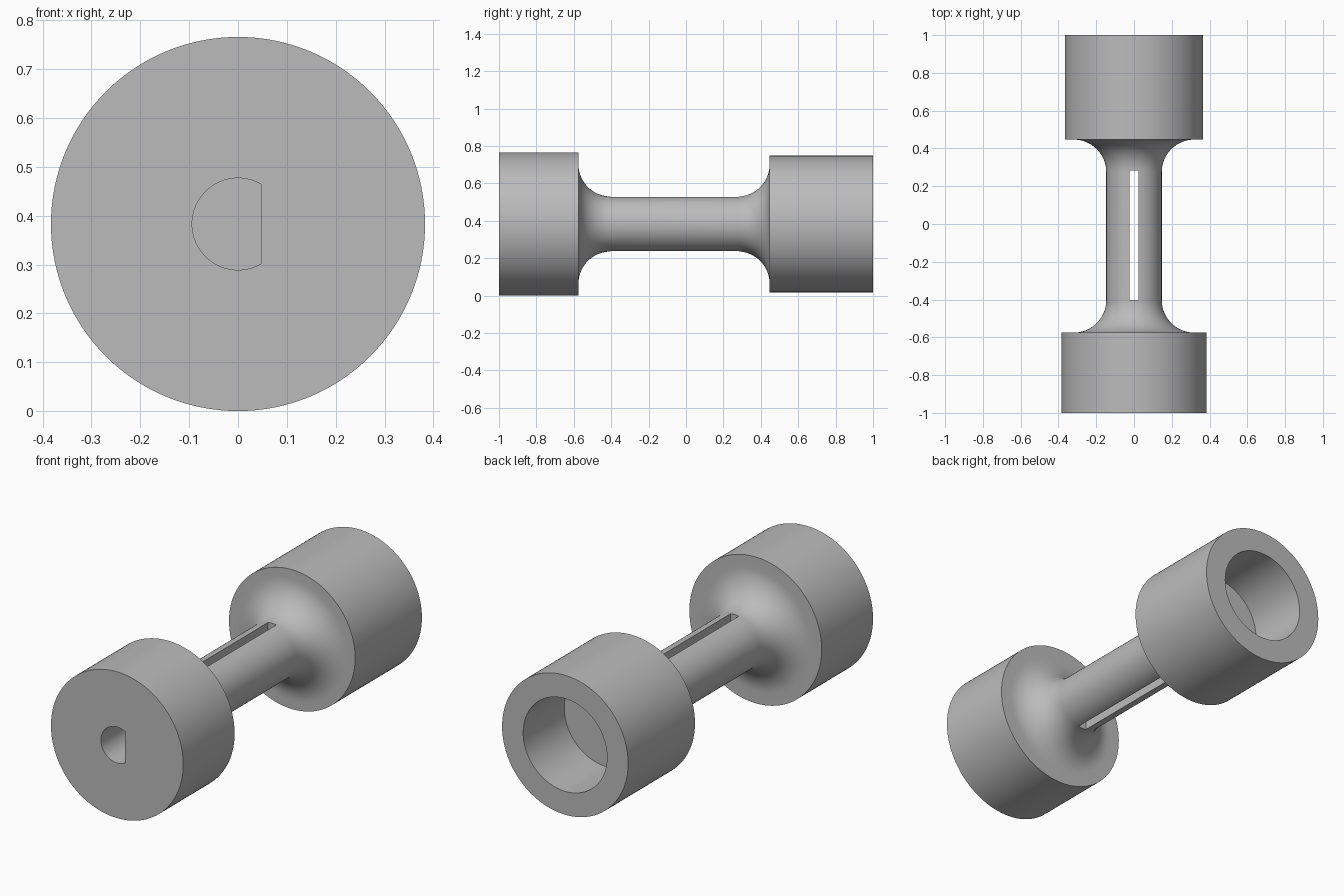
import bpy, bmesh, math
from mathutils import Matrix, Vector

if "Cube" in bpy.data.objects:
    bpy.data.objects.remove(bpy.data.objects["Cube"])

FRONT_R, BACK_R, SHAFT_R = 0.383, 0.365, 0.147
FILLET = 0.172
FRONT_FACE, BACK_FACE = -0.575, 0.447      # inner faces of the two heads
BORE_R, BORE_FLOOR = 0.243, 0.66
AXIS = FRONT_R                             # height of the centre line

grey = bpy.data.materials.new("plain_grey")
grey.use_nodes = True
grey.diffuse_color = (0.5, 0.5, 0.5, 1)
grey.node_tree.nodes["Principled BSDF"].inputs["Base Color"].default_value = (0.5, 0.5, 0.5, 1)


def add_object(name, bm):
    bmesh.ops.recalc_face_normals(bm, faces=bm.faces)
    mesh = bpy.data.meshes.new(name)
    bm.to_mesh(mesh)
    bm.free()
    mesh.materials.append(grey)
    obj = bpy.data.objects.new(name, mesh)
    bpy.context.collection.objects.link(obj)
    return obj


def fillet(face_y, side, steps=16):
    """Quarter round from a head's inner face down to the shaft."""
    angles = [math.pi / 2 * i / steps for i in range(steps + 1)]
    return [(SHAFT_R + FILLET * (1 - math.sin(a)),
             face_y + side * FILLET * (1 - math.cos(a))) for a in angles]


# Turned body: front head, filleted shaft, back head with its bore
profile = [(0, -1), (FRONT_R, -1), (FRONT_R, FRONT_FACE)]
profile += fillet(FRONT_FACE, 1)
profile += fillet(BACK_FACE, -1)[::-1]
profile += [(BACK_R, BACK_FACE), (BACK_R, 1), (BORE_R, 1), (BORE_R, BORE_FLOOR), (0, BORE_FLOOR)]

bm = bmesh.new()
verts = [bm.verts.new((r, y, AXIS)) for r, y in profile]
edges = [bm.edges.new(pair) for pair in zip(verts, verts[1:])]
bmesh.ops.spin(bm, geom=verts + edges, cent=(0, 0, AXIS), axis=(0, 1, 0),
               angle=2 * math.pi, steps=128, use_merge=True)
bmesh.ops.remove_doubles(bm, verts=bm.verts, dist=1e-5)
body = add_object("coupler_body", bm)

# D-shaped motor shaft hole, with its flat on the left
bm = bmesh.new()
half = math.acos(0.5)
count = 48
outline = []
for i in range(count + 1):
    a = half + (2 * math.pi - 2 * half) * i / count
    outline.append(bm.verts.new((0.094 * math.cos(a), -1.1, AXIS + 0.094 * math.sin(a))))
base = bm.faces.new(outline)
end = bmesh.ops.extrude_face_region(bm, geom=[base])["geom"]
bmesh.ops.translate(bm, vec=(0, 0.5, 0),
                    verts=[v for v in end if isinstance(v, bmesh.types.BMVert)])
hole = add_object("shaft_hole_cutter", bm)

# Slot straight through the shaft
bm = bmesh.new()
bmesh.ops.create_cube(bm, size=1, matrix=Matrix.Translation(Vector((0, -0.06, AXIS)))
                      @ Matrix.Diagonal((0.048, 0.685, 0.8, 1)))
slot = add_object("slot_cutter", bm)

for cutter in (hole, slot):
    cutter.hide_render = True
    cutter.hide_viewport = True
    mod = body.modifiers.new(cutter.name, "BOOLEAN")
    mod.operation = "DIFFERENCE"
    mod.solver = "EXACT"
    mod.object = cutter

# Apply the cuts so the shading follows the finished edges
bpy.context.view_layer.update()
cut = bpy.data.meshes.new_from_object(body.evaluated_get(bpy.context.evaluated_depsgraph_get()))
body.modifiers.clear()
body.data = cut
for cutter in (hole, slot):
    bpy.data.objects.remove(cutter)

bpy.context.view_layer.objects.active = body
body.select_set(True)
bpy.ops.object.shade_smooth_by_angle(angle=math.radians(30))
